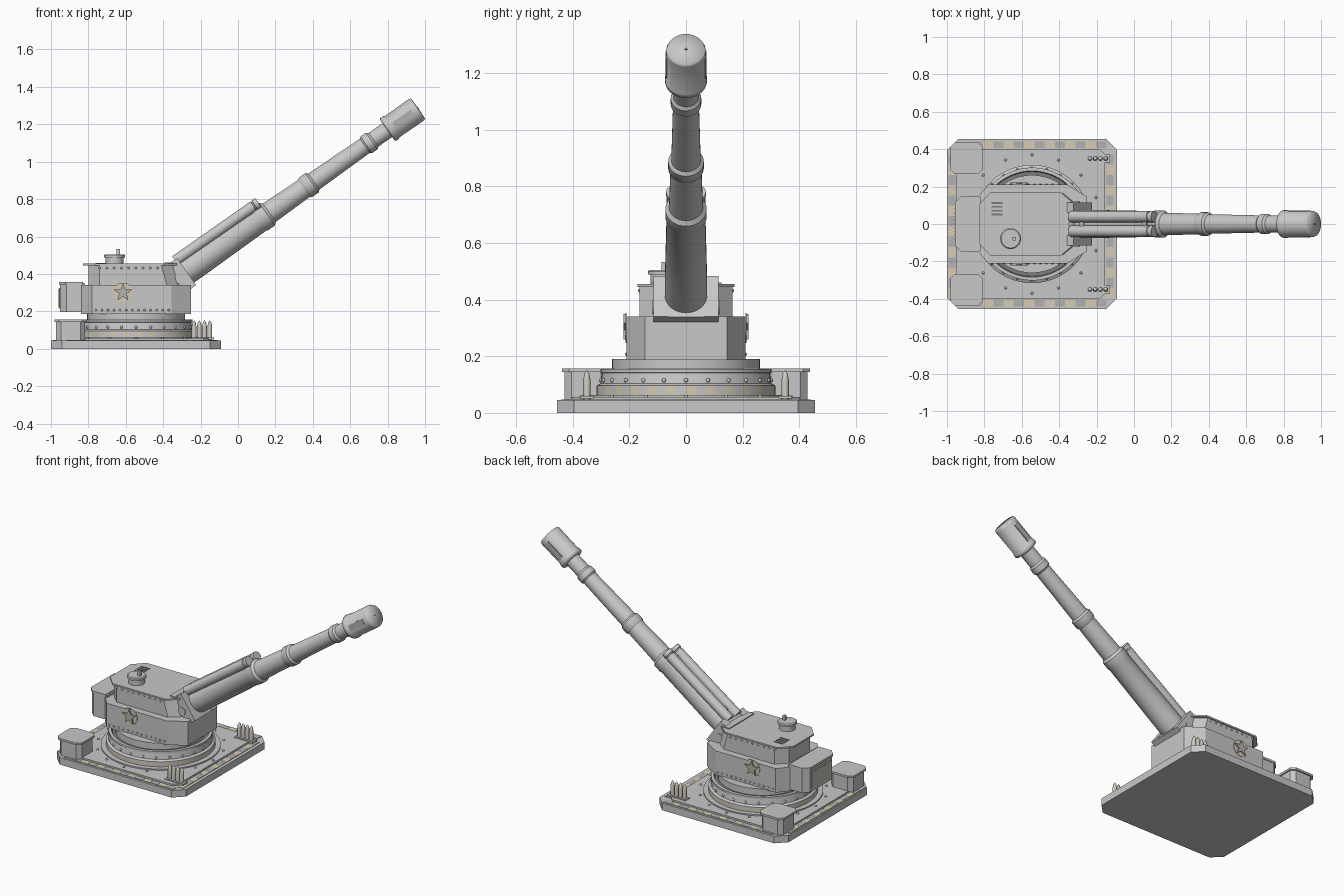
import bpy, bmesh
from math import sin, cos, pi, radians, atan2
from mathutils import Matrix, Vector

if "Cube" in bpy.data.objects:
    bpy.data.objects.remove(bpy.data.objects["Cube"])


def material(name, *rgb):
    m = bpy.data.materials.new(name)
    m.use_nodes = True
    col = (*rgb, 1)
    m.diffuse_color = col
    bsdf = m.node_tree.nodes["Principled BSDF"]
    bsdf.inputs["Base Color"].default_value = col
    bsdf.inputs["Roughness"].default_value = 0.7
    return m


GREY = material("armour grey", .58, .58, .58)
DARK = material("worn grey", .44, .44, .43)
TAN = material("faded tan", .68, .60, .45)
SHELL = material("shell beige", .62, .59, .52)
BLACK = material("vent dark", .2, .2, .2)

CX = -.545                                   # turret and base axis
AXIS = Matrix.Translation((CX, 0, 0))
# Gun frame: local z runs along the barrel, local -x is the barrel's upper side
GUN = Matrix.Translation((-.25, 0, .435)) @ Matrix.Rotation(radians(55), 4, 'Y')


def finish(name, bm, mats, matrix=Matrix(), smooth=0):
    """Smooth is the sharp-edge angle in degrees; 0 keeps flat faces."""
    bmesh.ops.recalc_face_normals(bm, faces=bm.faces)
    bm.transform(matrix)
    me = bpy.data.meshes.new(name)
    bm.to_mesh(me)
    bm.free()
    for m in mats:
        me.materials.append(m)
    if smooth:
        me.shade_smooth()
        me.set_sharp_from_angle(angle=radians(smooth))
    ob = bpy.data.objects.new(name, me)
    bpy.context.collection.objects.link(ob)
    return ob


def prism(name, pts, z0, z1, mat=GREY, matrix=Matrix()):
    bm = bmesh.new()
    face = bm.faces.new([bm.verts.new((x, y, z0)) for x, y in pts])
    top = bmesh.ops.extrude_face_region(bm, geom=[face])["geom"]
    for v in top:
        if isinstance(v, bmesh.types.BMVert):
            v.co.z = z1
    return finish(name, bm, [mat], matrix)


def octagon(x0, x1, w, back, front, yc=0):
    """Outline with cut corners; back and front give (along x, along y)."""
    (bx, by), (fx, fy) = back, front
    half = [(x0, w - by), (x0 + bx, w), (x1 - fx, w), (x1, w - fy)]
    return [(x, yc + y) for x, y in half] + [(x, yc - y) for x, y in reversed(half)]


def boxes(name, items, mat=GREY, matrix=Matrix()):
    """Items are (centre, size) pairs."""
    bm = bmesh.new()
    for c, s in items:
        bmesh.ops.create_cube(bm, size=1, matrix=Matrix.Translation(c) @ Matrix.Diagonal((*s, 1)))
    return finish(name, bm, [mat], matrix)


def lathe(name, profile, matrix, seg=32, mats=(GREY,), rule=None, smooth=32):
    bm = bmesh.new()
    vs = [bm.verts.new((r, 0, z)) for r, z in profile]
    edges = [bm.edges.new(p) for p in zip(vs, vs[1:])]
    bmesh.ops.spin(bm, geom=vs + edges, axis=(0, 0, 1), cent=(0, 0, 0), angle=2 * pi, steps=seg)
    bmesh.ops.remove_doubles(bm, verts=bm.verts, dist=.0003)
    if rule:
        for f in bm.faces:
            f.material_index = rule(f.calc_center_median())
    return finish(name, bm, mats, matrix, smooth)


def rivets(name, points, r):
    bm = bmesh.new()
    for p in points:
        bmesh.ops.create_uvsphere(bm, u_segments=8, v_segments=6, radius=r,
                                  matrix=Matrix.Translation(p))
    finish(name, bm, [GREY], smooth=60)


def ring(n, r, z):
    return [(CX + r * cos(2 * pi * i / n), r * sin(2 * pi * i / n), z) for i in range(n)]


def along(a, b, n):
    a, b = Vector(a), Vector(b)
    return [a.lerp(b, i / (n - 1)) for i in range(n)]


# Base slab with its raised deck
prism("base_slab", octagon(-1, -.09, .455, (.06, .06), (.06, .06)), 0, .045)
prism("base_deck", octagon(-.952, -.155, .402, (.03, .03), (.03, .03)), .045, .056)

# Painted warning dashes around the slab border
for mat, shift, name in ((TAN, 0, "tan_border_dashes"), (DARK, .055, "grey_border_dashes")):
    dash = []
    for i in range(7):
        x, y = -.89 + i * .11 + shift, -.37 + i * .11 + shift
        dash += [((x, s * .424, .046), (.054, .036, .004)) for s in (-1, 1)]
        dash += [((e, y, .046), (.036, .054, .004)) for e in (-.973, -.128)]
    boxes(name, dash, mat)


# Stepped turret ring with a painted band and a dark bearing groove
def ring_paint(c):
    r = c.xy.length
    if c.z > .14 and r < .285:
        return 2
    on_band = .065 < c.z < .095 and r > .3
    return int(on_band and atan2(c.y, c.x) % (2 * pi) * 28 / pi % 2 < 1)


lathe("turret_ring", [(0, .05), (.347, .05), (.347, .064), (.316, .064), (.316, .096), (.302, .104),
                      (.296, .14), (.302, .142), (.302, .155), (.284, .156), (.28, .148), (.24, .148)],
      AXIS, 56, (GREY, TAN, BLACK), ring_paint)
lathe("turret_bearing", [(0, .145), (.262, .145), (.262, .19), (0, .19)], AXIS, 48)
rivets("ring_rivets", ring(24, .3, .115) + ring(16, .37, .056), .0075)

# Ammunition boxes and ready shells on the base corners
for s, side in ((1, "left"), (-1, "right")):
    cut = (.025, .025)
    prism(f"ammo_box_{side}", octagon(-.972, -.818, .077, cut, cut, s * .352), .045, .146)
    prism(f"ammo_box_lid_{side}", octagon(-.982, -.81, .086, cut, cut, s * .352), .144, .157)
    boxes(f"shell_tray_{side}", [((-.192, s * .35, .055), (.13, .045, .01))])
    for i in range(4):
        lathe(f"shell_{side}_{i + 1}", [(0, .046), (.013, .046), (.013, .115), (.009, .138), (0, .152)],
              Matrix.Translation((-.235 + i * .028, s * .35, 0)), 12, (SHELL,))

# Turret hull: wide lower body, narrower upper body, roof plate
prism("lower_turret", octagon(-.84, -.25, .21, (.06, .07), (.105, .065)), .187, .34)
upper = prism("upper_turret", octagon(-.8, -.32, .165, (.06, .06), (.06, .05)), .34, .447)
for v in upper.data.vertices:                # slope the front plate back
    if v.co.z > .4 and v.co.x > -.4:
        v.co.x -= .03
prism("roof_plate", octagon(-.83, -.325, .172, (.065, .07), (.07, .06)), .445, .455)
boxes("roof_front_strip", [((-.37, 0, .457), (.045, .25, .008))])

# Rear stowage bin with a slatted grille
prism("rear_bin", octagon(-.953, -.82, .145, (.035, .035), (.001, .001)), .197, .352)
prism("rear_bin_lid", octagon(-.958, -.83, .149, (.035, .035), (.001, .001)), .343, .357)
boxes("grille_panel", [((-.954, 0, .27), (.006, .19, .11))], TAN)
boxes("grille_slats", [((-.957, -.08 + i * .02, .27), (.004, .007, .1)) for i in range(9)], DARK)

# Rivet lines and side markings, both sides
lines = []
for s in (-1, 1):
    lines += along((-.76, s * .209, .207), (-.37, s * .209, .207), 13)
    lines += along((-.74, s * .164, .432), (-.43, s * .164, .432), 9)
    side = Matrix.Translation((-.615, s * .21, .3)) @ Matrix.Rotation(-s * pi / 2, 4, 'X')
    lathe(f"marking_disc_{s}", [(0, 0), (.053, 0), (.053, .003), (0, .003)], side, 32, (TAN,))
    star = [(.05 if i % 2 == 0 else .022) * Vector((sin(i * pi / 5), -s * cos(i * pi / 5)))
            for i in range(10)]
    prism(f"marking_star_{s}", star, .002, .0115, DARK, side)
rivets("hull_rivets", lines, .0065)

# Roof vents and commander's cupola
boxes("roof_vents", [((-.732, .05 + i * .021, .456), (.06, .01, .004)) for i in range(4)], BLACK)
lathe("cupola", [(0, 0), (.048, 0), (.048, .038), (.056, .038), (.056, .05), (.05, .055), (0, .055)],
      Matrix.Translation((-.66, -.078, .45)), 28)
boxes("periscope", [((-.64, -.078, .515), (.018, .018, .035))])

# Mantlet with trunnion cheeks
boxes("mantlet", [((.008, 0, -.075), (.17, .2, .08))], GREY, GUN)
boxes("trunnion_cheeks", [((.005, s * .088, -.068), (.176, .052, .07)) for s in (-1, 1)], GREY, GUN)
boxes("front_sill", [((-.285, 0, .338), (.08, .21, .018))], DARK)
for s in (-1, 1):
    lathe(f"trunnion_cap_{s}", [(0, 0), (.026, 0), (.026, .006), (0, .006)],
          Matrix.Translation((-.315, s * .113, .375)) @ Matrix.Rotation(-s * pi / 2, 4, 'X'), 20)

# Tapered barrel with collars
lathe("barrel", [(0, -.04), (.075, -.04), (.075, .05), (.069, .44), (.073, .45), (.073, .495), (.06, .51),
                 (.055, .735), (.063, .748), (.063, .788), (.052, .8), (.046, 1.133), (.054, 1.143),
                 (.054, 1.178), (.045, 1.19), (.045, 1.29), (0, 1.29)], GUN, 36)
lathe("muzzle_brake", [(0, 1.28), (.066, 1.28), (.074, 1.285), (.074, 1.305), (.069, 1.31), (.07, 1.47),
                       (.066, 1.48), (0, 1.483)], GUN, 36, smooth=85)
lathe("bore_mark", [(0, 1.48), (.005, 1.48), (.005, 1.485), (0, 1.485)], GUN, 10, (BLACK,))
boxes("muzzle_slots", [((0, s * .068, 1.385), (.036, .008, .12)) for s in (-1, 1)], DARK, GUN)

# Twin recoil cylinders above the barrel
for s in (-1, 1):
    lathe(f"recoil_cylinder_{s}", [(0, -.05), (.03, -.05), (.03, .46), (.026, .462), (.026, .468),
                                   (.031, .47), (.031, .492), (0, .493)],
          GUN @ Matrix.Translation((-.077, s * .039, 0)), 24)
boxes("recoil_saddle", [((-.062, 0, z), (.04, .1, .025)) for z in (.02, .43)], GREY, GUN)
